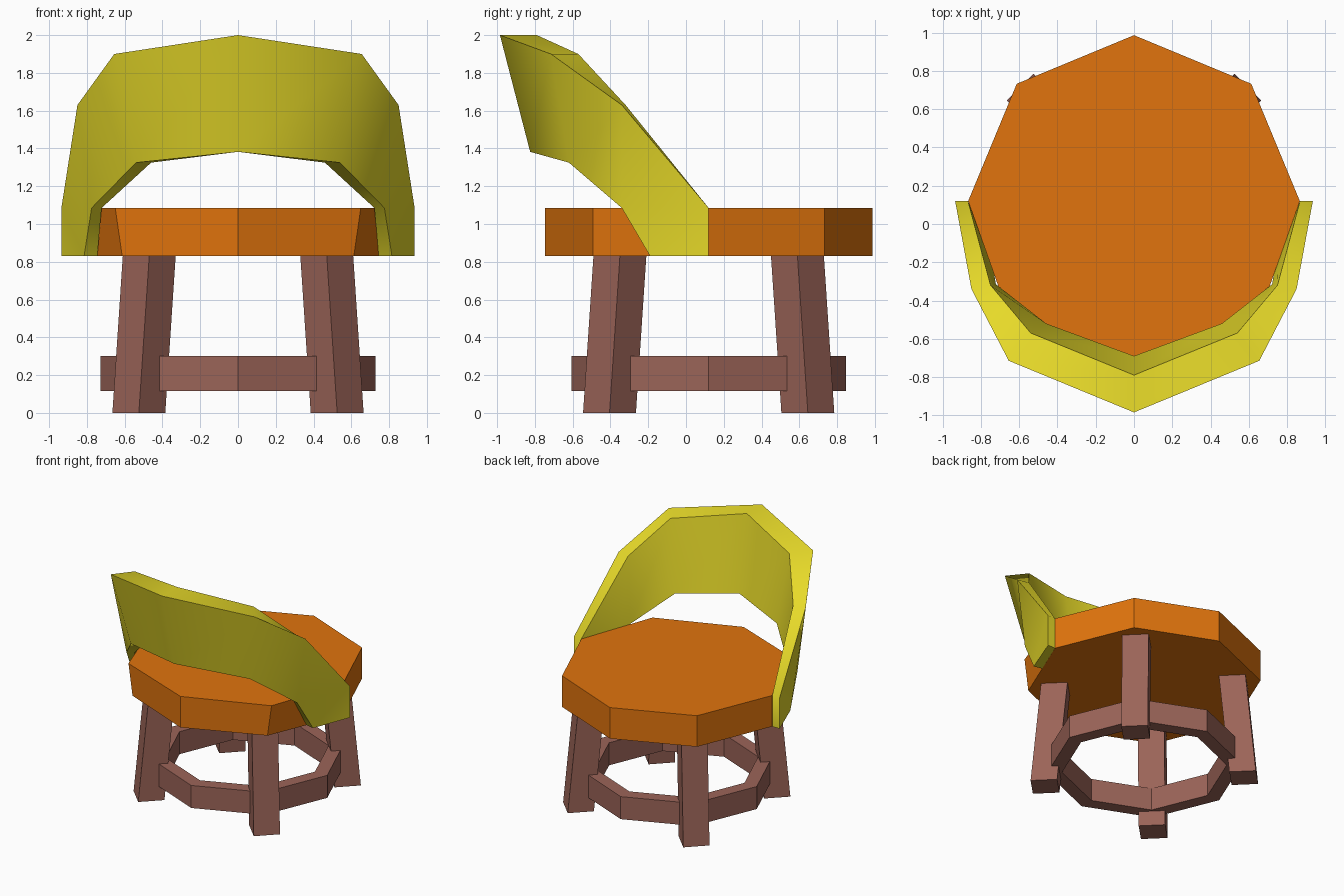
import bpy, bmesh, math

if "Cube" in bpy.data.objects:
    bpy.data.objects.remove(bpy.data.objects["Cube"])

CY = 0.12  # centre line of seat and base in y


def material(name, rgb):
    m = bpy.data.materials.new(name)
    m.diffuse_color = (*rgb, 1)
    m.use_nodes = True
    m.node_tree.nodes["Principled BSDF"].inputs["Base Color"].default_value = m.diffuse_color
    return m


YELLOW = material("yellow", (0.80, 0.70, 0.022))
ORANGE = material("orange", (0.75, 0.175, 0.004))
BROWN = material("brown", (0.33, 0.128, 0.098))


def loft(name, rings, mat, closed=False, smooth=None):
    """Skin a list of equal-length vertex rings; cap the ends unless closed."""
    bm = bmesh.new()
    vs = [[bm.verts.new(p) for p in r] for r in rings]
    n = len(rings[0])
    for i in range(len(vs) if closed else len(vs) - 1):
        a, b = vs[i], vs[(i + 1) % len(vs)]
        for j in range(n):
            k = (j + 1) % n
            bm.faces.new((a[j], a[k], b[k], b[j]))
    if not closed:
        bm.faces.new(vs[0])
        bm.faces.new(vs[-1])
    bmesh.ops.remove_doubles(bm, verts=bm.verts, dist=1e-4)
    bmesh.ops.recalc_face_normals(bm, faces=bm.faces)
    me = bpy.data.meshes.new(name)
    bm.to_mesh(me)
    bm.free()
    me.materials.append(mat)
    if smooth:
        me.shade_smooth()
        me.set_sharp_from_angle(angle=math.radians(smooth))
    ob = bpy.data.objects.new(name, me)
    bpy.context.collection.objects.link(ob)
    return ob


def octagon(r, z):
    return [(r * math.sin(i * math.pi / 4), CY + r * math.cos(i * math.pi / 4), z)
            for i in range(8)]


# Seat: octagonal slab, front side corners flared slightly at the top
top = octagon(0.867, 1.085)
for i, s in ((3, 1), (5, -1)):
    top[i] = (s * 0.65, top[i][1], 1.085)
loft("seat", [octagon(0.867, 0.83), top], ORANGE)

# Legs: diamond-section posts splayed outwards
for sx, side in ((-1, "left"), (1, "right")):
    for sy, end in ((-1, "front"), (1, "back")):
        rings = []
        for off, z in ((0.525, 0), (0.47, 0.83)):
            x, y, d = sx * off, CY + sy * off, 0.14
            rings.append([(x - d, y, z), (x, y - d, z), (x + d, y, z), (x, y + d, z)])
        loft(f"{end}_{side}_leg", rings, BROWN)

# Stretcher: octagonal hoop through the legs
loft("stretcher_ring", [octagon(0.727, 0.115), octagon(0.727, 0.30),
                        octagon(0.615, 0.30), octagon(0.615, 0.115)], BROWN, closed=True)

# Backrest half sections, centre to arm: outer top, inner top, inner bottom, outer bottom
arm_o, arm_i = (0.935, CY, 1.085), (0.868, CY, 1.085)
half = [
    [(0, -0.985, 2.0), (0, -0.79, 2.0), (0, -0.69, 1.382), (0, -0.825, 1.382)],
    [(0.655, -0.715, 1.90), (0.54, -0.57, 1.90), (0.46, -0.52, 1.325), (0.54, -0.62, 1.325)],
    [(0.85, -0.34, 1.63), (0.75, -0.32, 1.63), (0.722, -0.315, 1.085), (0.775, -0.34, 1.085)],
    [arm_o, arm_i, (0.745, -0.175, 0.83), (0.815, -0.19, 0.83)],
    [arm_o, arm_i, (0.868, CY, 0.83), (0.935, CY, 0.83)],
]
# the last two sections share their top points, so fill the arm ends as triangles
mirrored = [[(-x, y, z) for x, y, z in r] for r in half[:0:-1]]


def arm_safe(name, rings, mat):
    bm = bmesh.new()
    cache = {}

    def vert(p):
        if p not in cache:
            cache[p] = bm.verts.new(p)
        return cache[p]

    for a, b in zip(rings, rings[1:]):
        for j in range(4):
            k = (j + 1) % 4
            f = list(dict.fromkeys(vert(p) for p in (a[j], a[k], b[k], b[j])))
            if len(f) > 2:
                bm.faces.new(f)
    for r in (rings[0], rings[-1]):
        bm.faces.new([vert(p) for p in r])
    bmesh.ops.recalc_face_normals(bm, faces=bm.faces)
    me = bpy.data.meshes.new(name)
    bm.to_mesh(me)
    bm.free()
    me.materials.append(mat)
    me.shade_smooth()
    me.set_sharp_from_angle(angle=math.radians(44))
    bpy.context.collection.objects.link(bpy.data.objects.new(name, me))


arm_safe("backrest", mirrored + half, YELLOW)
